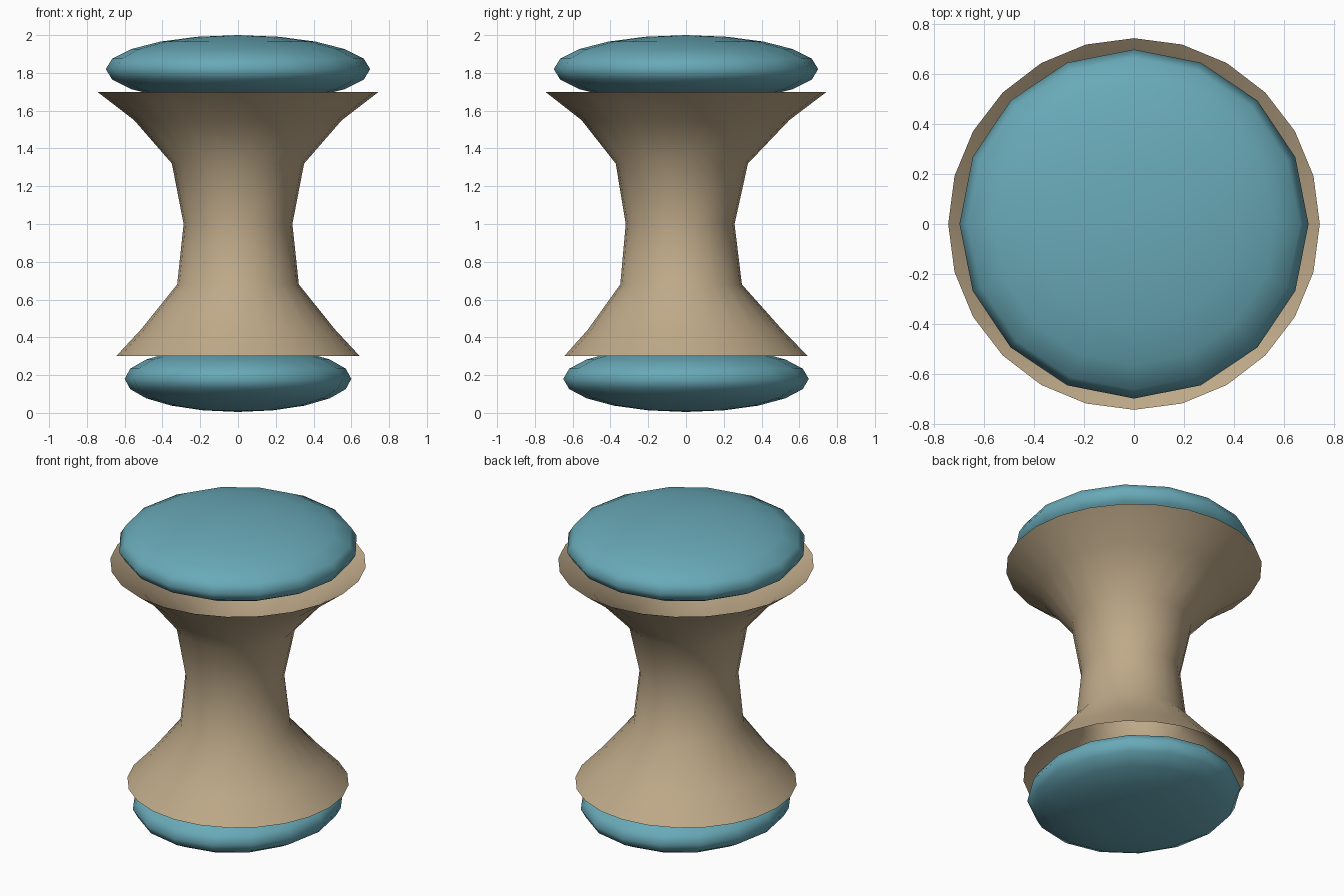
import bpy, bmesh
from math import cos, sin, pi

if "Cube" in bpy.data.objects:
    bpy.data.objects.remove(bpy.data.objects["Cube"])


def material(name, color):
    m = bpy.data.materials.new(name)
    m.diffuse_color = (*color, 1)
    m.use_nodes = True
    m.node_tree.nodes["Principled BSDF"].inputs["Base Color"].default_value = m.diffuse_color
    return m


tan = material("tan", (0.52, 0.40, 0.25))
teal = material("teal", (0.14, 0.40, 0.48))


def cushion(name, z, scale):
    bpy.ops.mesh.primitive_uv_sphere_add(segments=16, ring_count=10, radius=1, location=(0, 0, z))
    ob = bpy.context.object
    ob.name = name
    ob.scale = scale
    bpy.ops.object.transform_apply(location=False, rotation=False, scale=True)
    bpy.ops.object.shade_smooth()
    ob.data.materials.append(teal)


# Flattened pads at both ends
cushion("top_cushion", 1.82, (0.70, 0.70, 0.18))
cushion("bottom_cushion", 0.18, (0.60, 0.65, 0.175))

# Open flared body: radius, height, y offset (waist leans slightly forward)
profile = [(0.645, 0.30, 0), (0.515, 0.44, -0.005), (0.322, 0.68, -0.026),
           (0.288, 1.00, -0.031), (0.35, 1.32, -0.022), (0.55, 1.55, -0.003),
           (0.745, 1.70, 0)]
N = 24
bm = bmesh.new()
rings = [[bm.verts.new((r * cos(2 * pi * i / N), y + r * sin(2 * pi * i / N), z))
          for i in range(N)] for r, z, y in profile]
for a, b in zip(rings, rings[1:]):
    for i in range(N):
        j = (i + 1) % N
        bm.faces.new((a[i], a[j], b[j], b[i])).smooth = True
mesh = bpy.data.meshes.new("flared_body")
bm.to_mesh(mesh)
bm.free()
mesh.materials.append(tan)
body = bpy.data.objects.new("flared_body", mesh)
bpy.context.collection.objects.link(body)
